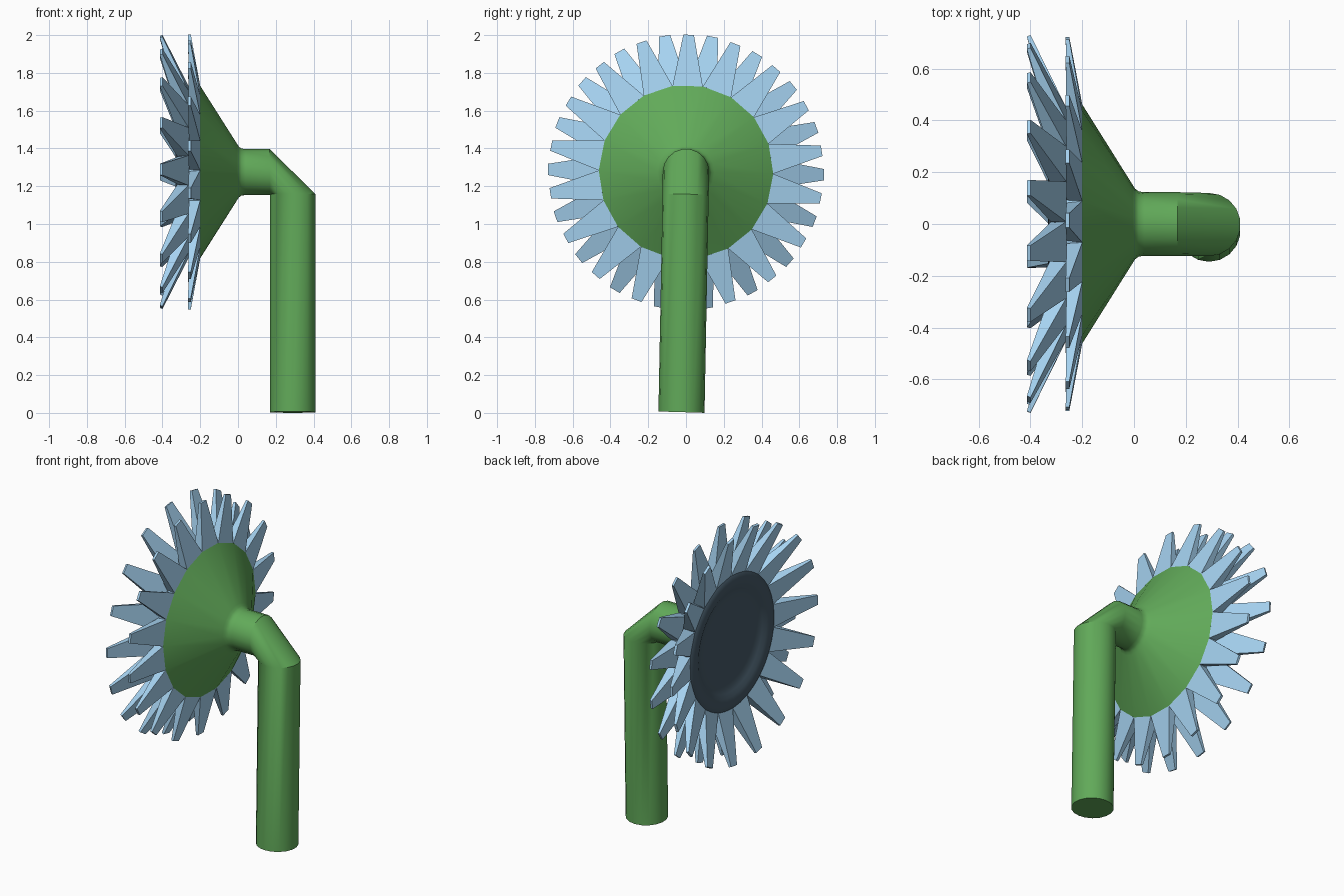
import bpy
import bmesh
from math import sin, cos, pi, radians

if "Cube" in bpy.data.objects:
    bpy.data.objects.remove(bpy.data.objects["Cube"])

N = 18                  # sides of stem and calyx, petals per ring
ZC = 1.275              # height of the flower axis
LEAN = radians(-1.1)    # slight sideways lean of the whole plant


def material(name, rgb):
    m = bpy.data.materials.new(name)
    m.diffuse_color = (*rgb, 1)
    m.use_nodes = True
    m.node_tree.nodes["Principled BSDF"].inputs["Base Color"].default_value = m.diffuse_color
    return m


GREEN = material("leaf_green", (0.12, 0.40, 0.10))
BLUE = material("petal_blue", (0.38, 0.65, 0.88))
DARK = material("disc_dark", (0.06, 0.10, 0.135))


def finish(name, bm, mat, smooth_angle=0):
    bmesh.ops.recalc_face_normals(bm, faces=bm.faces)
    mesh = bpy.data.meshes.new(name)
    bm.to_mesh(mesh)
    bm.free()
    mesh.materials.append(mat)
    obj = bpy.data.objects.new(name, mesh)
    bpy.context.collection.objects.link(obj)
    if smooth_angle:
        bpy.ops.object.select_all(action='DESELECT')
        bpy.context.view_layer.objects.active = obj
        obj.select_set(True)
        bpy.ops.object.shade_smooth_by_angle(angle=radians(smooth_angle))
    return obj


def loft(name, rings, mat, smooth_angle=0):
    """Skin a list of equal-length point rings and cap both ends."""
    bm = bmesh.new()
    loops = [[bm.verts.new(p) for p in ring] for ring in rings]
    n = len(loops[0])
    for a, b in zip(loops, loops[1:]):
        for i in range(n):
            j = (i + 1) % n
            bm.faces.new((a[i], a[j], b[j], b[i]))
    bm.faces.new(loops[0])
    bm.faces.new(loops[-1])
    return finish(name, bm, mat, smooth_angle)


def upright_ring(x, r, n=N):
    """Ring around the flower axis."""
    angles = [2 * pi * i / n + LEAN for i in range(n)]
    return [(x, r * cos(a), ZC + r * sin(a)) for a in angles]


def level_ring(x, y, z, r, tilt):
    """Ring around the vertical stem, in the same vertex order."""
    angles = [2 * pi * i / N for i in range(N)]
    return [(x + r * sin(a), y + r * cos(a), z - tilt * r * cos(a)) for a in angles]


# Calyx cone, neck, bend and vertical stem in one skin
loft("stem_and_calyx", [
    upright_ring(-0.20, 0.462),
    upright_ring(-0.005, 0.151),
    upright_ring(0.005, 0.136),
    upright_ring(0.018, 0.126),
    upright_ring(0.04, 0.123),
    upright_ring(0.168, 0.123),
    level_ring(0.29, -0.002, 1.158, 0.122, 0.02),
    level_ring(0.29, -0.024, 0.004, 0.122, 0.03),
], GREEN, 30)

# Blue band that carries the petals
loft("petal_band", [upright_ring(-0.20, 0.458), upright_ring(-0.26, 0.445)], BLUE)


def petal_ring(name, start, back, front, tip_back, tip_front, tip_w):
    """Tapered wedge petals; back, front and tips are (x, radius)."""
    bm = bmesh.new()
    for k in range(N):
        a = radians(start) + LEAN + 2 * pi * k / N

        def pair(xr, half):
            x, r = xr
            return [bm.verts.new((x, r * cos(a) - s * half * sin(a),
                                  ZC + r * sin(a) + s * half * cos(a))) for s in (-1, 1)]

        b = pair(back, 0.08)
        f = pair(front, 0.073)
        tb = pair(tip_back, tip_w / 2)
        tf = pair(tip_front, tip_w / 2)
        for q in ((b[0], b[1], tb[1], tb[0]), (f[0], f[1], tf[1], tf[0]),
                  (b[0], f[0], tf[0], tb[0]), (b[1], f[1], tf[1], tb[1]),
                  (tb[0], tb[1], tf[1], tf[0]), (b[0], b[1], f[1], f[0])):
            bm.faces.new(q)
    return finish(name, bm, BLUE)


# Two staggered rings of petals
petal_ring("back_petals", 10, (-0.20, 0.455), (-0.26, 0.445),
           (-0.25, 0.727), (-0.264, 0.727), 0.056)
petal_ring("front_petals", 0, (-0.26, 0.445), (-0.32, 0.41),
           (-0.40, 0.73), (-0.414, 0.724), 0.06)

# Seed disc with a thick rounded rim and a shallow dished centre
profile = [(-0.255, 0.435), (-0.28, 0.442), (-0.305, 0.436), (-0.322, 0.42),
           (-0.331, 0.395), (-0.332, 0.37), (-0.325, 0.34), (-0.312, 0.315),
           (-0.302, 0.29), (-0.298, 0.25), (-0.297, 0.12)]
loft("seed_disc", [upright_ring(x, r, 36) for x, r in profile], DARK, 60)
